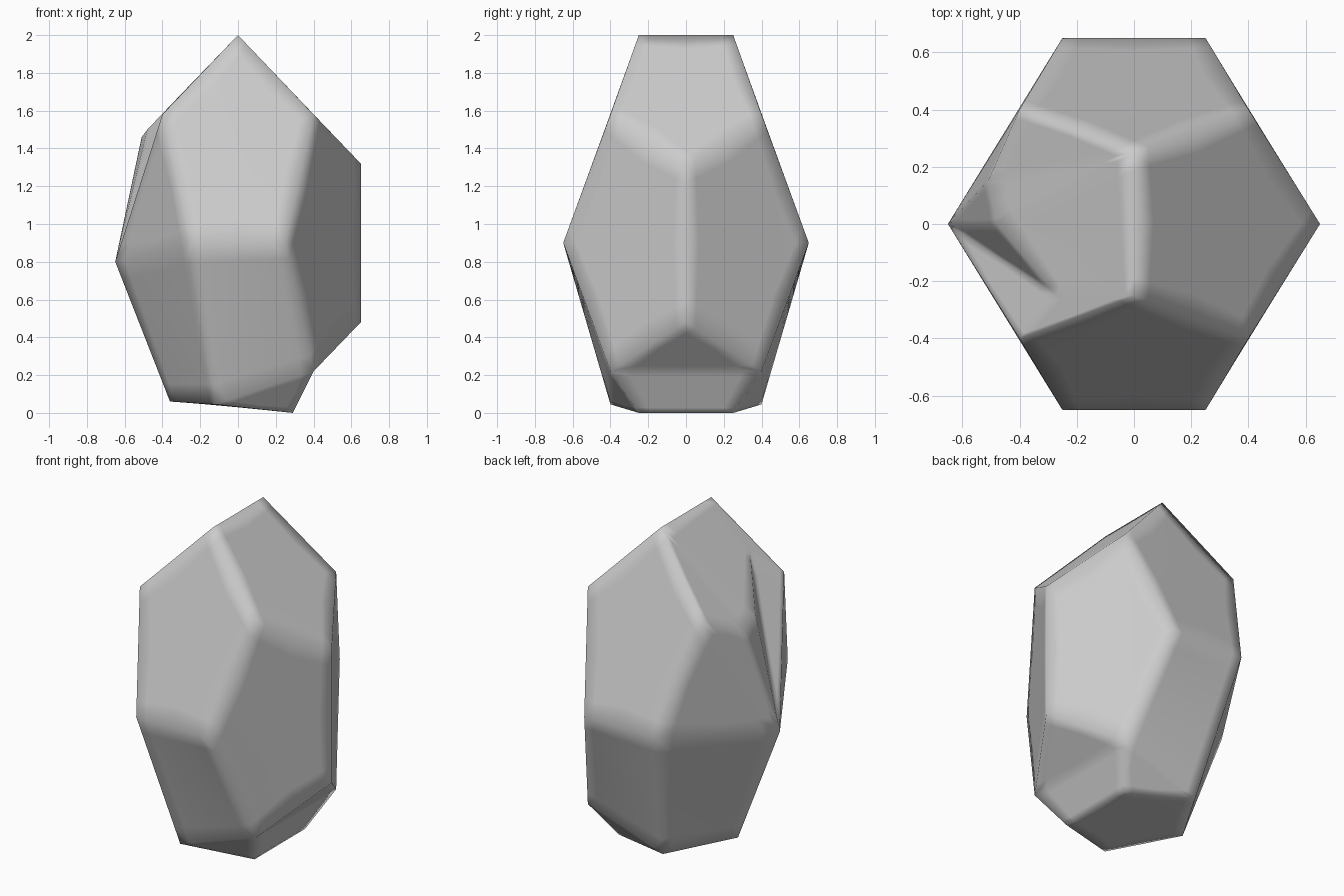
import bpy, bmesh

if "Cube" in bpy.data.objects:
    bpy.data.objects.remove(bpy.data.objects["Cube"])

# Corner points: capitals are the front half, lower case letters are their mirror at the back
pairs = {
    "A": (0, -.25, 2),                                    # top ridge
    "B": (.4, -.4, 1.58), "C": (-.4, -.4, 1.58),          # shoulders
    "D": (.25, -.65, .9), "E": (-.25, -.65, .9),          # waist
    "F": (.4, -.4, .22), "G": (.29, -.25, 0), "H": (-.12, -.4, .045),  # foot
}
centre = {
    "P": (.65, 0, 1.32), "Q": (.65, 0, .48),              # right vertical edge
    "R": (-.65, 0, .8), "S": (-.36, 0, .06),              # left edge
    "U": (-.27, -.25, 1.72), "V": (-.48, 0, 1.5), "W": (-.51, .15, 1.46),  # chipped corner
}
mirrored_faces = ["ACEDB", "BDFQP", "EHFD", "HGF", "CRE", "ERSH"]
single_faces = ["ABPba", "FQf", "FGgf", "GHShg",
                "acW", "aWV", "aVUA", "AUC",              # flat facet at upper left
                "CUR", "UVR", "VWR", "WcR"]               # chip below it


def mirror(face):
    return "".join(c.swapcase() if c.upper() in pairs else c for c in face)


bm = bmesh.new()
v = {k: bm.verts.new(p) for k, p in centre.items()}
for k, (x, y, z) in pairs.items():
    v[k] = bm.verts.new((x, y, z))
    v[k.lower()] = bm.verts.new((x, -y, z))
for f in single_faces + mirrored_faces + [mirror(f) for f in mirrored_faces]:
    bm.faces.new([v[c] for c in f])
bmesh.ops.recalc_face_normals(bm, faces=bm.faces[:])
for f in bm.faces:
    f.smooth = True

mesh = bpy.data.meshes.new("rock")
bm.to_mesh(mesh)
bm.free()
rock = bpy.data.objects.new("rock", mesh)
bpy.context.collection.objects.link(rock)

# Dense flat facets, so smooth shading only softens the edges
sub = rock.modifiers.new("facets", "SUBSURF")
sub.subdivision_type = 'SIMPLE'
sub.levels = sub.render_levels = 3
